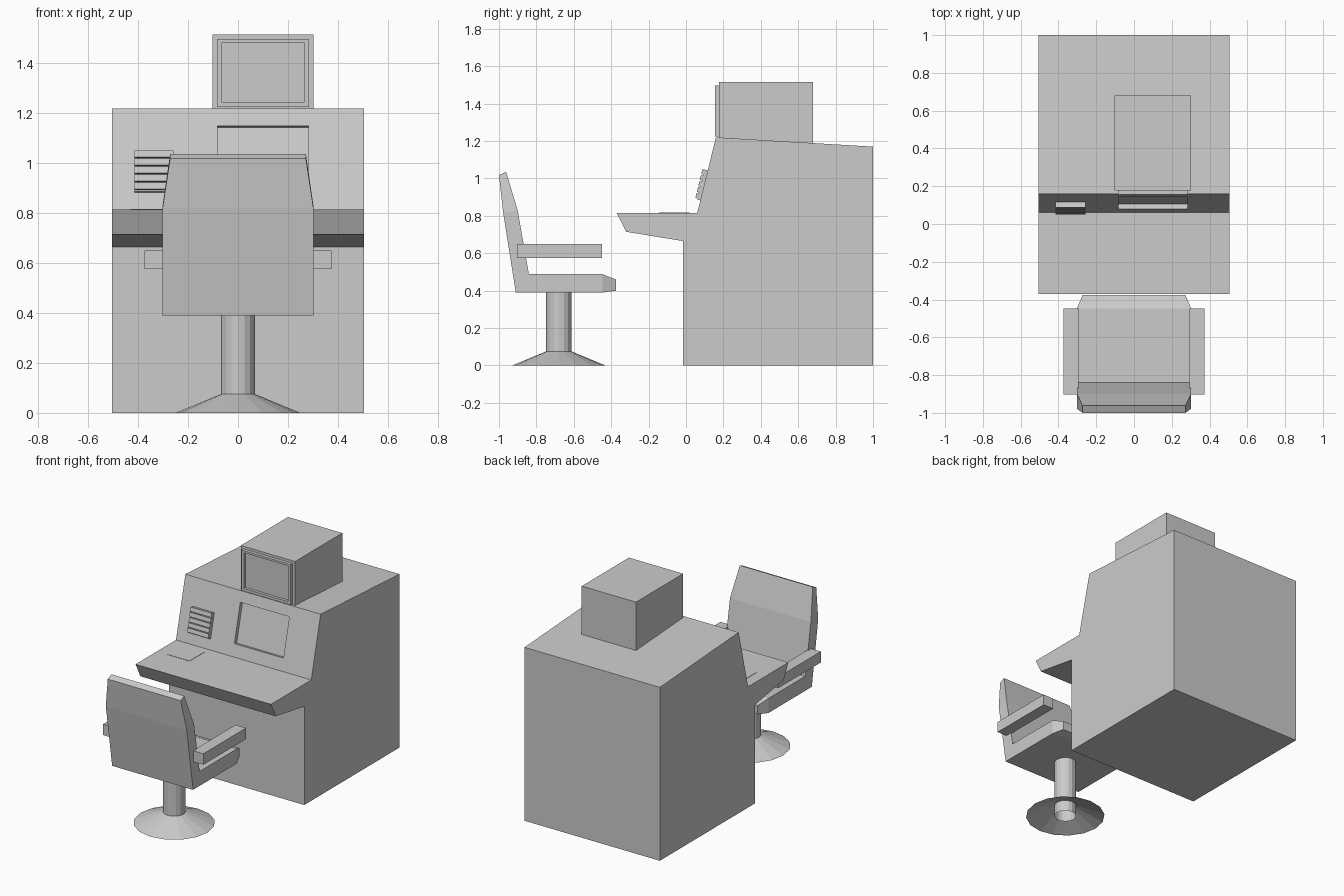
import bpy, bmesh, math
from mathutils import Vector

if "Cube" in bpy.data.objects:
    bpy.data.objects.remove(bpy.data.objects["Cube"])


def make(name, bm):
    bmesh.ops.recalc_face_normals(bm, faces=bm.faces)
    me = bpy.data.meshes.new(name)
    bm.to_mesh(me)
    bm.free()
    ob = bpy.data.objects.new(name, me)
    bpy.context.collection.objects.link(ob)
    return ob


def prism(name, x0, x1, profile):
    """Extrude a (y, z) profile from x0 to x1."""
    bm = bmesh.new()
    a = [bm.verts.new((x0, y, z)) for y, z in profile]
    face = bm.faces.new(a)
    ext = bmesh.ops.extrude_face_region(bm, geom=[face])["geom"]
    for v in ext:
        if isinstance(v, bmesh.types.BMVert):
            v.co.x = x1
    return make(name, bm)


def box(name, x0, x1, y0, y1, z0, z1):
    return prism(name, x0, x1, [(y0, z0), (y1, z0), (y1, z1), (y0, z1)])


def cut(ob, cutter):
    cutter.hide_render = True
    m = ob.modifiers.new("recess", "BOOLEAN")
    m.operation, m.solver, m.object = "DIFFERENCE", "EXACT", cutter
    bpy.context.view_layer.objects.active = ob
    bpy.ops.object.modifier_apply(modifier=m.name)
    bpy.data.objects.remove(cutter, do_unlink=True)


def tube(name, y, r0, z0, r1, z1, n):
    """Open-ended tapered tube."""
    bm = bmesh.new()
    bmesh.ops.create_cone(bm, cap_ends=False, segments=n, radius1=r0, radius2=r1, depth=z1 - z0)
    bmesh.ops.translate(bm, verts=bm.verts, vec=(0, y, (z0 + z1) / 2))
    return make(name, bm)


# Console cabinet with desk ledge and sloped panel
foot, head = Vector((0.06, 0.815)), Vector((0.16, 1.22))
up = (head - foot).normalized()
out = Vector((-up.y, up.x))


def on_panel(s0, s1, d0, d1):
    """Rectangle in the panel's own frame: s along the slope, d outwards."""
    return [foot + up * s + out * d for s, d in ((s0, d0), (s1, d0), (s1, d1), (s0, d1))]


console = prism("console", -0.505, 0.505, [
    (-0.015, 0), (1, 0), (1, 1.17), head, foot,
    (-0.37, 0.815), (-0.32, 0.715), (-0.015, 0.665)])
cut(console, prism("recess_cutter", -0.083, 0.283, on_panel(0.083, 0.345, -0.026, 0.05)))

# Louvred vent on the panel
prism("vent_base", -0.415, -0.258, on_panel(0.07, 0.235, -0.002, 0.017))
for i in range(5):
    s = 0.07 + i * 0.033
    prism(f"vent_slat_{i + 1}", -0.415, -0.258, on_panel(s + 0.006, s + 0.033, 0.015, 0.029))

# Thin pad on the desk
box("desk_pad", -0.43, -0.26, -0.145, 0.02, 0.81, 0.817)

# Monitor with recessed screen
prism("monitor", -0.103, 0.302, [(0.177, 1.219), (0.68, 1.189), (0.68, 1.515), (0.177, 1.515)])
bezel = box("monitor_bezel", -0.084, 0.284, 0.155, 0.18, 1.225, 1.498)
cut(bezel, box("screen_cutter", -0.065, 0.265, 0.1, 0.174, 1.243, 1.484))

# Chair seat and back: one loft of (outer y, z), (inner y, z), half width
sections = [
    ((-0.375, 0.40), (-0.375, 0.46), 0.272),
    ((-0.447, 0.39), (-0.447, 0.488), 0.302),
    ((-0.91, 0.39), (-0.84, 0.488), 0.302),
    ((-0.978, 0.82), (-0.9, 0.83), 0.302),
    ((-1.0, 1.018), (-0.962, 1.036), 0.272)]
bm = bmesh.new()
rings = [[bm.verts.new((x, *p)) for x, p in ((-w, o), (w, o), (w, i), (-w, i))]
         for o, i, w in sections]
for a, b in zip(rings, rings[1:]):
    for k in range(4):
        j = (k + 1) % 4
        bm.faces.new((a[k], a[j], b[j], b[k]))
bm.faces.new(rings[0])
bm.faces.new(rings[-1])
make("chair_seat_and_back", bm)

# Armrests
for side, label in ((-1, "left"), (1, "right")):
    x0, x1 = sorted((side * 0.295, side * 0.374))
    box(f"armrest_{label}", x0, x1, -0.903, -0.448, 0.576, 0.65)

# Pedestal: open column and flared hollow foot
column = tube("chair_column", -0.68, 0.069, 0.0, 0.069, 0.39, 16)
base = tube("chair_base", -0.68, 0.25, 0.0, 0.069, 0.075, 16)
